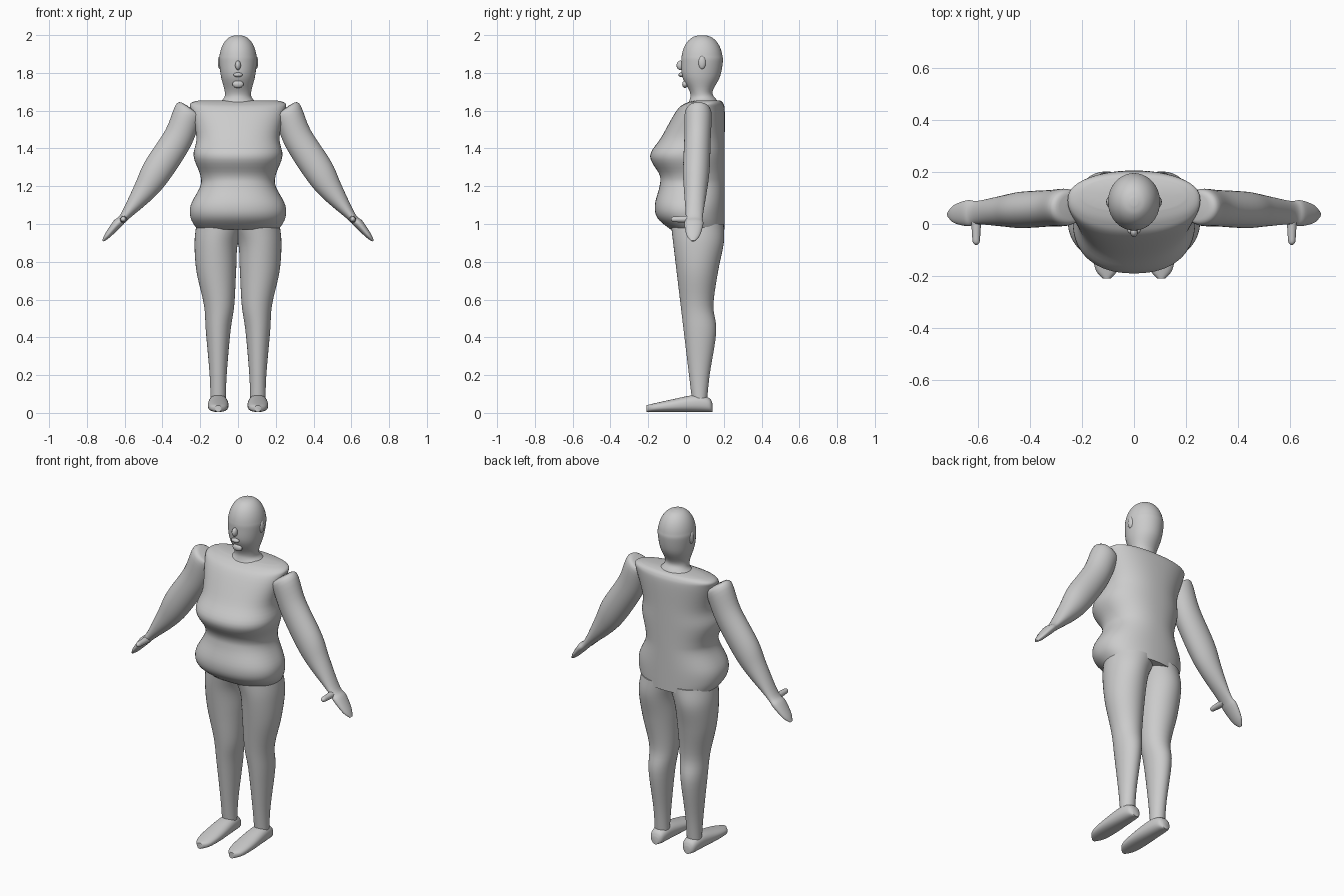
import bpy
import bmesh
from math import cos, sin, pi, radians
from mathutils import Vector

default_cube = bpy.data.objects.get("Cube")
if default_cube:
    bpy.data.objects.remove(default_cube, do_unlink=True)

# One plain grey for the whole figure
grey = bpy.data.materials.new("plain grey")
grey.use_nodes = True
grey.diffuse_color = (0.6, 0.6, 0.6, 1)
shader = grey.node_tree.nodes["Principled BSDF"]
shader.inputs["Base Color"].default_value = grey.diffuse_color

X, Y, Z = Vector((1, 0, 0)), Vector((0, 1, 0)), Vector((0, 0, 1))


def finish(name, bm):
    """Turn a bmesh into a smooth shaded object."""
    bmesh.ops.recalc_face_normals(bm, faces=bm.faces[:])
    mesh = bpy.data.meshes.new(name)
    bm.to_mesh(mesh)
    bm.free()
    mesh.materials.append(grey)
    body_part = bpy.data.objects.new(name, mesh)
    bpy.context.collection.objects.link(body_part)
    bpy.ops.object.select_all(action="DESELECT")
    body_part.select_set(True)
    bpy.context.view_layer.objects.active = body_part
    bpy.ops.object.shade_smooth_by_angle(angle=radians(50))


def level(z, left, right, front, back):
    """Horizontal section: centre and two half axes."""
    centre = Vector(((left + right) / 2, (front + back) / 2, z))
    return centre, X * (right - left) / 2, Y * (back - front) / 2


def spline(before, start, end, after, t):
    """Smooth curve from start to end, guided by both neighbours."""
    slope_in, slope_out = (end - before) / 2, (after - start) / 2
    ease = t * t * (3 - 2 * t)
    return (start.lerp(end, ease) + slope_in * t * (1 - t) ** 2
            - slope_out * t * t * (1 - t))


def signed_power(value, exponent):
    return abs(value) ** exponent * (1 if value > 0 else -1)


def loft(name, sections, side=1, roundness=1.0, sides=40, steps=5):
    """Skin smoothly interpolated oval sections, closed at both ends."""
    padded = [sections[0], *sections, sections[-1]]
    rings = []
    for i in range(len(sections) - 1):
        for k in range(steps):
            rings.append([spline(*axis, k / steps) for axis in zip(*padded[i:i + 4])])
    rings.append(sections[-1])
    bm = bmesh.new()
    loops = []
    for centre, u, v in rings:
        loop = []
        for j in range(sides):
            angle = 2 * pi * j / sides
            point = (centre + u * signed_power(cos(angle), roundness)
                     + v * signed_power(sin(angle), roundness))
            loop.append(bm.verts.new((point.x * side, point.y, point.z)))
        loops.append(loop)
    for lower, upper in zip(loops, loops[1:]):
        for j in range(sides):
            k = (j + 1) % sides
            bm.faces.new((lower[j], lower[k], upper[k], upper[j]))
    bm.faces.new(loops[0])
    bm.faces.new(loops[-1])
    finish(name, bm)


def blob(name, centre, size):
    """Small ellipsoid for the face and ears."""
    bm = bmesh.new()
    bmesh.ops.create_uvsphere(bm, u_segments=20, v_segments=12, radius=1)
    bmesh.ops.scale(bm, vec=size, verts=bm.verts)
    bmesh.ops.translate(bm, vec=centre, verts=bm.verts)
    finish(name, bm)


# Torso: height, half width, front; the back is upright and rounds in at the top
torso = [
    (0.97, 0.215, -0.08), (1.03, 0.25, -0.15), (1.1, 0.25, -0.165),
    (1.2, 0.2, -0.14), (1.26, 0.2, -0.14), (1.36, 0.235, -0.19),
    (1.46, 0.22, -0.13), (1.6, 0.25, -0.05), (1.64, 0.25, 0), (1.655, 0.2, 0.05),
]
torso_sections = [level(z, -w, w, front, min(0.205, 2 - 1.1 * z)) for z, w, front in torso]
loft("torso", torso_sections, roundness=0.88, sides=64)

# Neck and jaw: height, half width, front, back
neck = [
    (1.62, 0.14, 0, 0.19), (1.66, 0.08, 0.02, 0.16),
    (1.7, 0.07, 0.02, 0.14), (1.78, 0.09, -0.02, 0.18),
]
head_sections = [level(z, -w, w, front, back) for z, w, front, back in neck]

# Skull: a dome that carries on from the jaw
for i in range(7):
    angle = radians(14 * i)
    reach = cos(angle) ** 0.85
    skull_centre = Vector((0, 0.085, 1.86 + 0.14 * sin(angle)))
    head_sections.append((skull_centre, X * 0.1 * reach, Y * 0.11 * reach))
loft("head", head_sections)

# Face details
blob("nose", (0, -0.03, 1.84), (0.015, 0.02, 0.025))
blob("lips", (0, -0.025, 1.79), (0.025, 0.015, 0.012))
blob("chin", (0, -0.005, 1.74), (0.03, 0.015, 0.02))

# Legs: height, inner side, outer side, back; the front slopes evenly
leg = [
    (1, -0.05, 0.22, 0.2), (0.9, 0, 0.23, 0.2), (0.75, 0.01, 0.22, 0.17),
    (0.57, 0.02, 0.18, 0.145), (0.43, 0.04, 0.17, 0.16),
    (0.2, 0.06, 0.15, 0.125), (0.05, 0.065, 0.145, 0.11),
]
leg_sections = [level(z, inner, outer, 0.04 - 0.12 * z, back) for z, inner, outer, back in leg]

# Feet: depth, half width, top; the sole is flat
foot = [
    (0.14, 0.02, 0.05), (0.12, 0.04, 0.08), (0.05, 0.05, 0.095),
    (-0.08, 0.055, 0.07), (-0.17, 0.045, 0.05), (-0.21, 0.015, 0.04),
]
sole = 0.005
foot_sections = [
    (Vector((0.105, y, (top + sole) / 2)), X * w, Z * (top - sole) / 2) for y, w, top in foot
]

# Arms and hands: centre x and z, half thickness, half depth
arm = [
    (0.22, 1.59, 0.06, 0.04), (0.26, 1.59, 0.08, 0.07), (0.32, 1.45, 0.08, 0.07),
    (0.43, 1.28, 0.08, 0.07), (0.5, 1.17, 0.06, 0.06), (0.6, 1.04, 0.025, 0.045),
    (0.64, 1, 0.025, 0.05), (0.69, 0.94, 0.016, 0.035), (0.715, 0.91, 0.005, 0.01),
]
arm_normal = Vector((0.8, 0, 0.6))
arm_sections = [
    (Vector((x, 0.08 - 0.06 * x, z)), arm_normal * thick, Y * deep) for x, z, thick, deep in arm
]

# Thumbs: depth and radius
thumb = [(0.03, 0.02), (-0.04, 0.016), (-0.07, 0.013), (-0.08, 0.004)]
thumb_sections = [(Vector((0.607, y, 1.025)), X * r, Z * r) for y, r in thumb]

# Limbs and ears on both sides
for label, side in (("left", 1), ("right", -1)):
    loft(label + "_leg", leg_sections, side)
    loft(label + "_foot", foot_sections, side, roundness=0.85)
    loft(label + "_arm", arm_sections, side)
    loft(label + "_thumb", thumb_sections, side, sides=16)
    blob(label + "_ear", (side * 0.095, 0.085, 1.855), (0.012, 0.02, 0.035))
